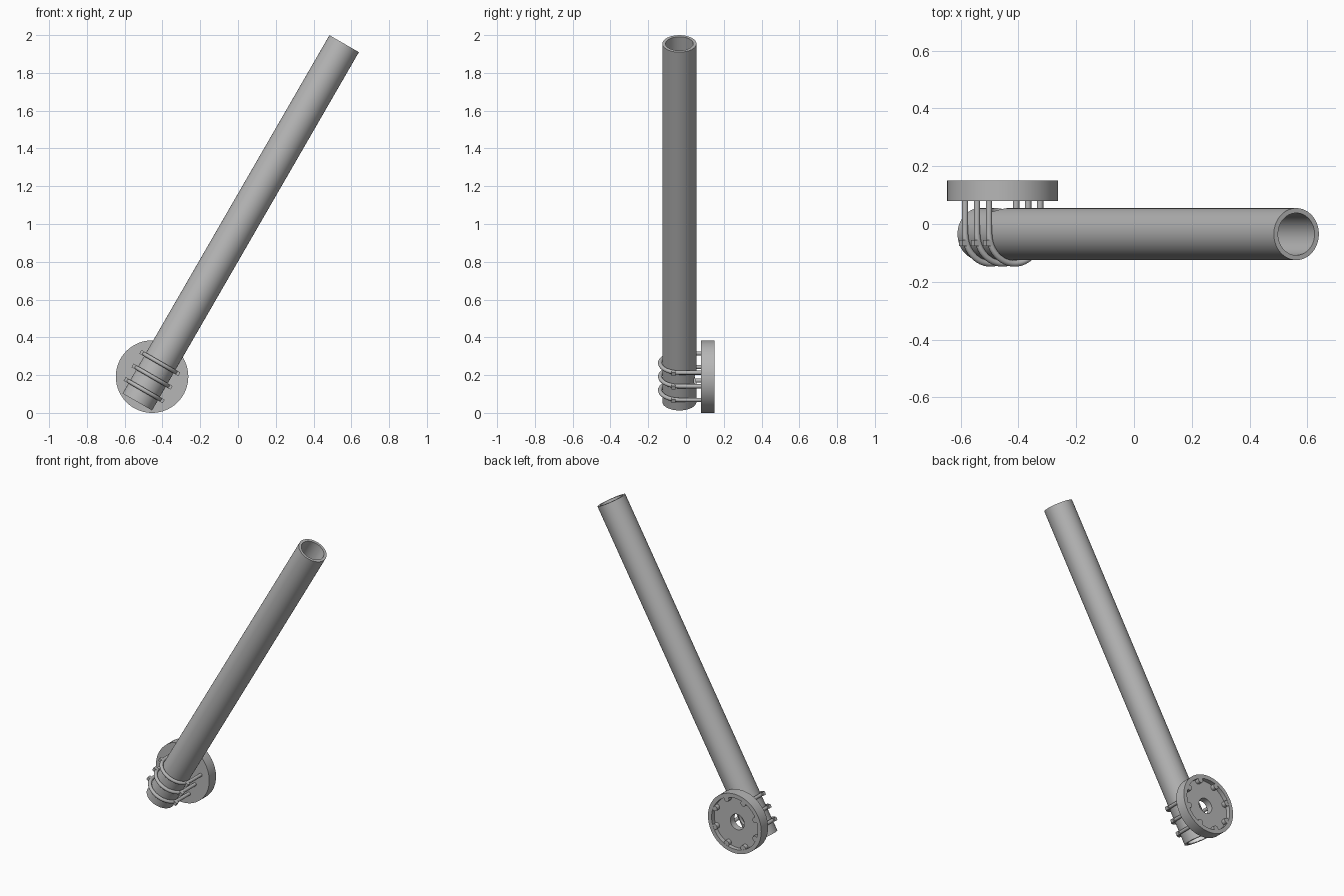
import bpy, bmesh, math
from mathutils import Vector

if "Cube" in bpy.data.objects:
    bpy.data.objects.remove(bpy.data.objects["Cube"])

def mat(name, c):
    m = bpy.data.materials.new(name)
    m.diffuse_color = (c, c, c, 1)
    m.use_nodes = True
    m.node_tree.nodes["Principled BSDF"].inputs["Base Color"].default_value = m.diffuse_color
    return m

GREY = mat("steel grey", 0.47)
WHITE = mat("white", 1.0)
TILT = math.radians(30)
AXIS = Vector((math.sin(TILT), 0, math.cos(TILT)))   # along the pole
SIDE = Vector((math.cos(TILT), 0, -math.sin(TILT)))  # across the pole
DISC = Vector((-0.455, 0, 0.192))

def finish(name, bm, m, loc=(0, 0, 0), rot=(0, 0, 0)):
    bmesh.ops.recalc_face_normals(bm, faces=bm.faces)
    me = bpy.data.meshes.new(name)
    bm.to_mesh(me)
    bm.free()
    me.materials.append(m)
    ob = bpy.data.objects.new(name, me)
    bpy.context.collection.objects.link(ob)
    ob.location, ob.rotation_euler = loc, rot
    smooth(ob)
    return ob

def smooth(ob):
    bpy.ops.object.select_all(action='DESELECT')
    ob.select_set(True)
    bpy.context.view_layer.objects.active = ob
    bpy.ops.object.shade_smooth_by_angle(angle=math.radians(35))

def lathe(name, profile, m, loc, rot, n=64):
    # closed (radius, height) profile spun about local z
    bm = bmesh.new()
    rings = [[bm.verts.new((r * math.cos(2 * math.pi * i / n),
                            r * math.sin(2 * math.pi * i / n), z))
              for i in range(n)] for r, z in profile]
    for k, a in enumerate(rings):
        b = rings[(k + 1) % len(rings)]
        for i in range(n):
            j = (i + 1) % n
            bm.faces.new((a[i], a[j], b[j], b[i]))
    return finish(name, bm, m, loc, rot)

def cylinder(name, r, depth, m, loc, rot, n=24):
    bm = bmesh.new()
    bmesh.ops.create_cone(bm, cap_ends=True, segments=n, radius1=r, radius2=r, depth=depth)
    return finish(name, bm, m, loc, rot)

# Hollow slanted pole
base = (-0.533, -0.035, 0.058)
pole = lathe("pole", [(0.09, 0), (0.09, 2.19), (0.073, 2.19), (0.073, 0)],
             GREY, base, (0, TILT, 0))

# Cable opening in the back of the pole
cutter = cylinder("cable_hole_cutter", 0.045, 0.1, GREY,
                  (DISC.x, 0.04, DISC.z), (math.pi / 2, 0, 0), 32)
cutter.hide_render = True
mod = pole.modifiers.new("cable_hole", 'BOOLEAN')
mod.object, mod.operation, mod.solver = cutter, 'DIFFERENCE', 'EXACT'
bpy.ops.object.select_all(action='DESELECT')
bpy.context.view_layer.objects.active = pole
pole.select_set(True)
bpy.ops.object.modifier_apply(modifier=mod.name)
bpy.data.objects.remove(cutter, do_unlink=True)
smooth(pole)

# White lining at the foot of the pole
lathe("pole_lining", [(0.0725, 0.002), (0.0725, 0.4), (0.068, 0.4), (0.068, 0.002)],
      WHITE, base, (0, TILT, 0))

# Round wall plate, recessed at the back
lathe("wall_plate", [(0.05, 0.08), (0.192, 0.08), (0.192, 0.15), (0.166, 0.15),
                     (0.166, 0.122), (0.05, 0.122)],
      GREY, DISC, (-math.pi / 2, 0, 0))

# Bosses around the inside of the plate rim
for i in range(8):
    a = 2 * math.pi * (i + 0.5) / 8
    cylinder("rim_boss", 0.018, 0.032,
             GREY, (DISC.x + 0.157 * math.cos(a), 0.133, DISC.z + 0.157 * math.sin(a)),
             (math.pi / 2, 0, 0), 16)

# Three U-shaped clamps holding the pole to the plate
R, CY = 0.102, -0.035
for k in (-1, 0, 1):
    c = DISC + AXIS * 0.083 * k
    path = [(-R, 0.085), (-R, 0.03)]
    path += [(-R * math.cos(math.pi * t / 24), CY - R * math.sin(math.pi * t / 24))
             for t in range(25)]
    path += [(R, 0.03), (R, 0.085)]
    bm = bmesh.new()
    rings = []
    for i, (u, y) in enumerate(path):
        # outward direction of the bend at this point
        out = Vector((u, y - CY)).normalized() if y <= CY else Vector((math.copysign(1, u), 0))
        ring = []
        for s in range(12):
            q = 2 * math.pi * s / 12
            o, w = 0.011 * math.cos(q), 0.011 * math.sin(q)
            p = c + SIDE * (u + out.x * o) + AXIS * w
            ring.append(bm.verts.new((p.x, y + out.y * o, p.z)))
        rings.append(ring)
    for a, b in zip(rings, rings[1:]):
        for s in range(12):
            t = (s + 1) % 12
            bm.faces.new((a[s], a[t], b[t], b[s]))
    bm.faces.new(rings[0])
    bm.faces.new(rings[-1])
    finish("clamp", bm, GREY)
    # Small square lugs on both sides of the clamp
    for sgn in (-1, 1):
        p = c + SIDE * sgn * 0.108
        bm = bmesh.new()
        bmesh.ops.create_cube(bm, size=0.022)
        finish("clamp_lug", bm, GREY, (p.x, -0.066, p.z), (0, TILT, 0))
